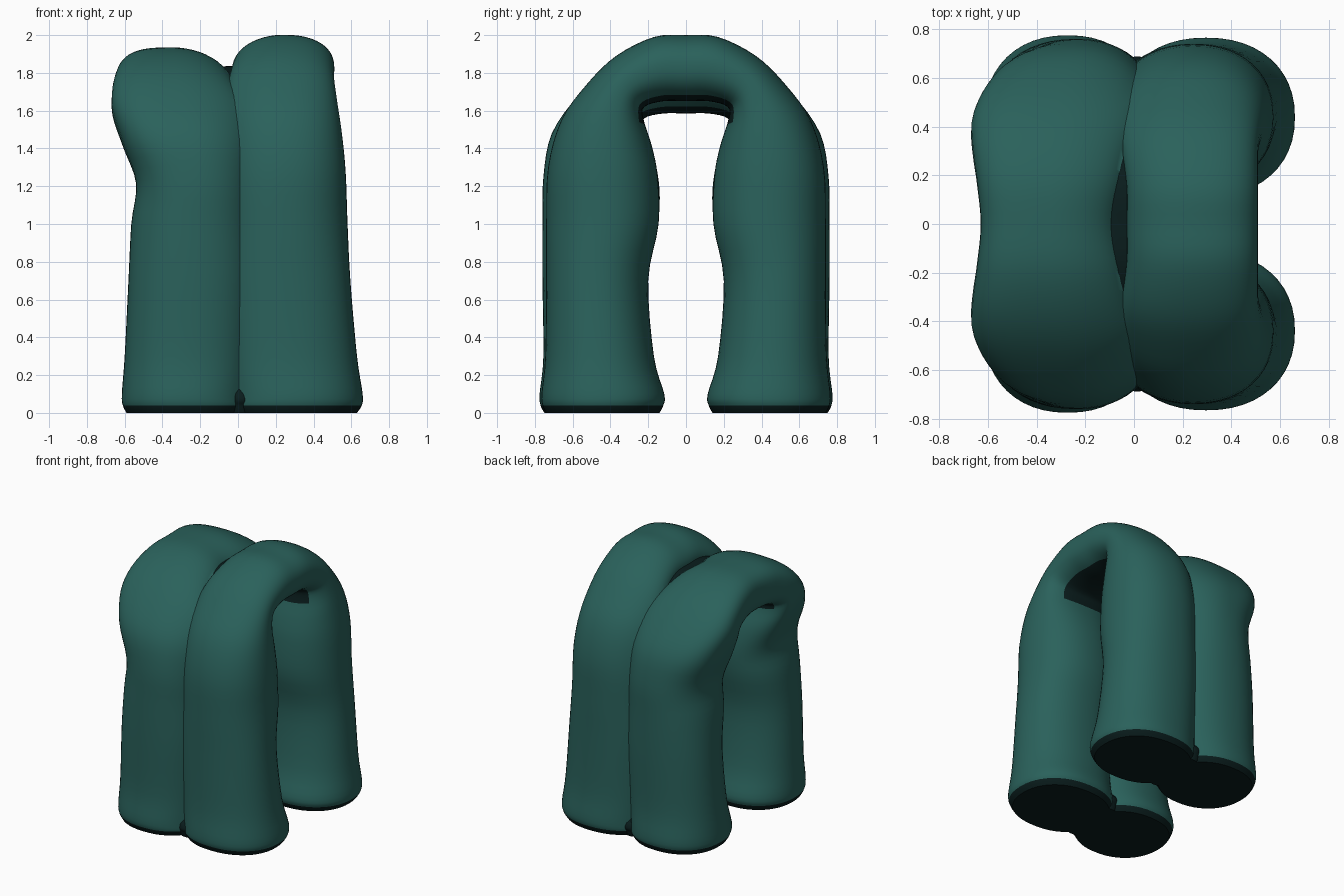
import bpy, bmesh, math
from mathutils import Vector

if "Cube" in bpy.data.objects:
    bpy.data.objects.remove(bpy.data.objects["Cube"])


def material(name, rgb):
    m = bpy.data.materials.new(name)
    m.diffuse_color = (*rgb, 1)
    m.use_nodes = True
    m.node_tree.nodes["Principled BSDF"].inputs["Base Color"].default_value = m.diffuse_color
    return m


green = material("deep teal green", (0.023, 0.120, 0.105))
dark = material("near black teal", (0.003, 0.012, 0.012))

SEG, SUB = 48, 4


def smooth_path(st):
    """Mirror half-stations front to back and resample with a Catmull-Rom spline."""
    pts = [Vector(s) for s in st]
    for s in reversed(st[:-1]):
        pts.append(Vector((-s[0], s[1], -s[2], s[3], s[4], s[5])))
    out = []
    for i in range(len(pts) - 1):
        a, b = pts[max(i - 1, 0)], pts[i]
        c, d = pts[i + 1], pts[min(i + 2, len(pts) - 1)]
        for k in range(SUB):
            t = k / SUB
            out.append(0.5 * (2 * b + (c - a) * t + (2 * a - 5 * b + 4 * c - d) * t ** 2
                              + (3 * b - a - 3 * c + d) * t ** 3))
    out.append(pts[-1])
    return out


def power(v, n):
    return math.copysign(abs(v) ** (2 / n), v)


def arch(name, stations, n_leg, n_left, n_right, all_dark=False):
    """Loft rounded rings; each station is outer y,z, inner y,z, left x, right x.
    Soles and the underside of the crown are dark."""
    bm = bmesh.new()
    rings = []
    for yo, zo, yi, zi, x0, x1 in smooth_path(stations):
        ring = []
        crown = min(1, max(0, ((zo + zi) / 2 - 1.1) / 0.4))
        for k in range(SEG):
            a = 2 * math.pi * k / SEG
            n = n_leg + crown * ((n_left if math.cos(a) < 0 else n_right) - n_leg)
            c, s = power(math.cos(a), n), power(math.sin(a), n)
            ring.append(bm.verts.new(((x0 + x1) / 2 + (x1 - x0) / 2 * c,
                                      (yo + yi) / 2 + (yo - yi) / 2 * s,
                                      max(0, (zo + zi) / 2 + (zo - zi) / 2 * s))))
        rings.append((ring, yi, zi))
    for (r, ya, za), (q, yb, zb) in zip(rings, rings[1:]):
        for k in range(SEG):
            j = (k + 1) % SEG
            f = bm.faces.new((r[k], r[j], q[j], q[k]))
            f.smooth = True
            under = math.sin(2 * math.pi * (k + 0.5) / SEG) < -0.8 and min(za, zb) > 1.5
            f.material_index = int(all_dark or under or f.calc_center_median().z < 0.04)
    for r in (rings[0][0], rings[-1][0]):
        bm.faces.new(r).material_index = 1
    bmesh.ops.recalc_face_normals(bm, faces=bm.faces)
    me = bpy.data.meshes.new(name)
    bm.to_mesh(me)
    bm.free()
    me.materials.append(green)
    me.materials.append(dark)
    ob = bpy.data.objects.new(name, me)
    bpy.context.collection.objects.link(ob)
    return ob


# Taller right-hand arch
right = [
    (0.74, 0.00, 0.14, 0.00, -0.05, 0.63),
    (0.76, 0.04, 0.12, 0.04, -0.07, 0.655),
    (0.765, 0.10, 0.115, 0.10, -0.07, 0.66),
    (0.745, 0.30, 0.17, 0.30, -0.08, 0.63),
    (0.74, 0.70, 0.20, 0.70, -0.09, 0.595),
    (0.74, 1.00, 0.145, 1.00, -0.09, 0.58),
    (0.73, 1.30, 0.15, 1.25, -0.09, 0.57),
    (0.66, 1.55, 0.18, 1.41, -0.09, 0.55),
    (0.525, 1.74, 0.225, 1.555, -0.07, 0.525),
    (0.37, 1.89, 0.22, 1.62, -0.05, 0.51),
    (0.17, 1.99, 0.12, 1.65, -0.03, 0.51),
    (0.00, 2.00, 0.00, 1.65, -0.03, 0.51),
]
right_arch = arch("right_arch", right, 2.2, 2.0, 2.3)

# Wider left-hand arch with bulging shoulders
left = [
    (0.75, 0.00, 0.14, 0.00, -0.59, 0.05),
    (0.77, 0.04, 0.12, 0.04, -0.61, 0.07),
    (0.775, 0.10, 0.115, 0.10, -0.615, 0.07),
    (0.755, 0.30, 0.17, 0.30, -0.60, 0.08),
    (0.76, 0.70, 0.20, 0.70, -0.58, 0.09),
    (0.76, 1.00, 0.15, 1.00, -0.565, 0.09),
    (0.755, 1.25, 0.14, 1.18, -0.54, 0.09),
    (0.71, 1.48, 0.17, 1.36, -0.61, 0.09),
    (0.57, 1.68, 0.22, 1.50, -0.665, 0.06),
    (0.40, 1.83, 0.22, 1.56, -0.665, 0.00),
    (0.20, 1.92, 0.12, 1.585, -0.645, -0.04),
    (0.00, 1.935, 0.00, 1.585, -0.63, -0.07),
]
body = arch("left_arch", left, 2.2, 3.0, 2.0)

# Dark web in the seam: shows in the crown gap and as a wedge between the feet
web = []
for i, (r, q) in enumerate(zip(right, left)):
    yo, zo, yi, zi = [(a + b) / 2 for a, b in zip(r[:4], q[:4])]
    k = 0.14 if i < 3 else 0.38
    x0, x1 = (-0.04, 0.06) if i < 3 else (-0.12, 0.06)
    web.append((yo + (yi - yo) * k, zo + (zi - zo) * k,
                yi + (yo - yi) * k, zi + (zo - zi) * k, x0, x1))
seam_web = arch("seam_web", web, 4, 4, 4, True)

# Fuse the parts into one skin
for part in (right_arch, seam_web):
    mod = body.modifiers.new("fuse", "BOOLEAN")
    mod.operation, mod.solver, mod.object = "UNION", "EXACT", part
    with bpy.context.temp_override(object=body, active_object=body):
        bpy.ops.object.modifier_apply(modifier=mod.name)
    bpy.data.objects.remove(part)
body.name = "twin_arch_body"
bpy.context.view_layer.objects.active = body
body.select_set(True)
bpy.ops.object.shade_smooth_by_angle(angle=math.radians(50))
